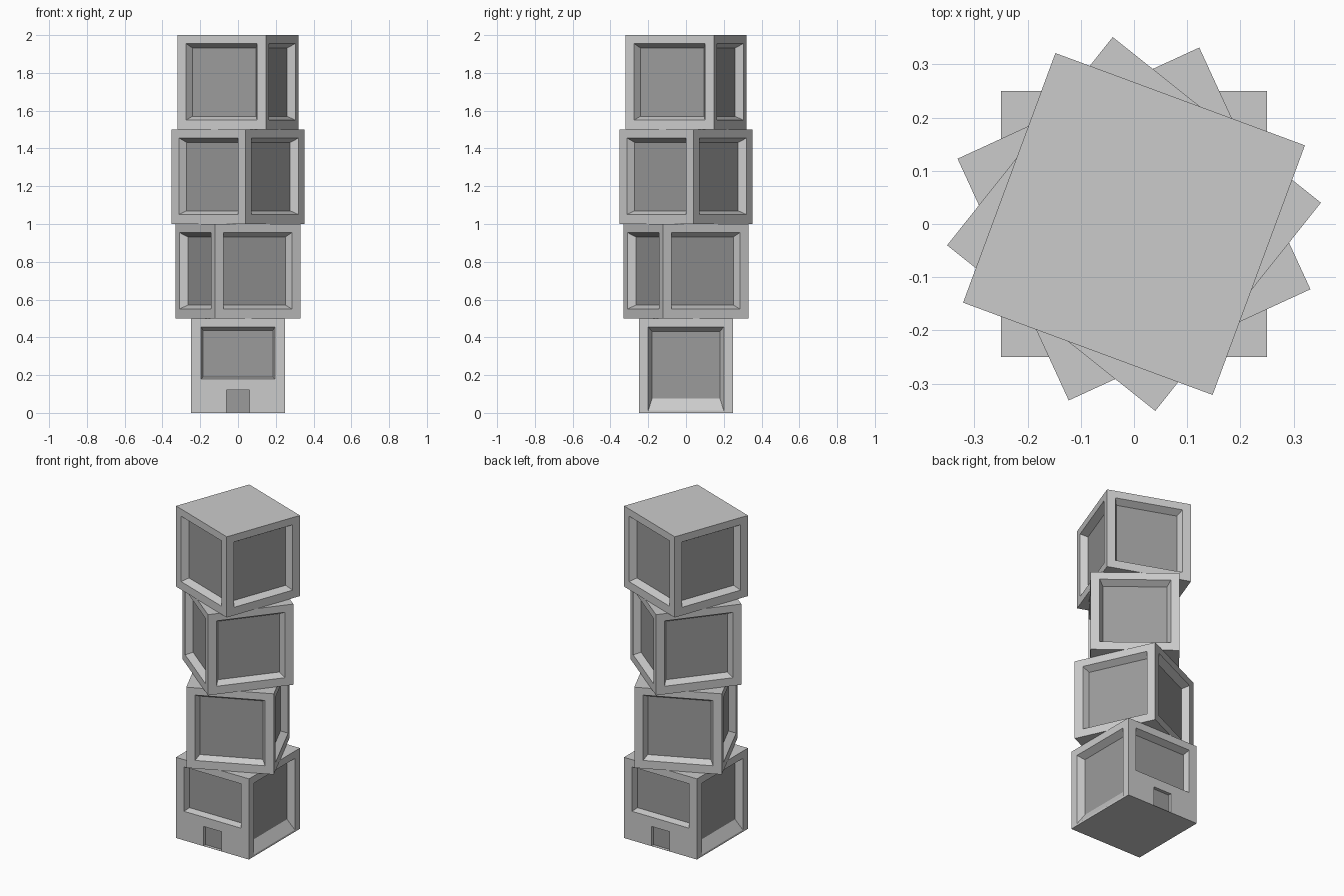
import bpy
import bmesh
from math import radians
from mathutils import Matrix, Vector

if "Cube" in bpy.data.objects:
    bpy.data.objects.remove(bpy.data.objects["Cube"], do_unlink=True)

SIZE = 0.5
H = SIZE / 2


def make_material(name, grey):
    mat = bpy.data.materials.new(name)
    mat.use_nodes = True
    colour = (grey, grey, grey, 1)
    mat.diffuse_color = colour
    mat.node_tree.nodes["Principled BSDF"].inputs["Base Color"].default_value = colour
    return mat


MATERIALS = [make_material("light grey wall", 0.6), make_material("dark grey pane", 0.33)]


def recessed_panel(bm, turn, region, outer, inner, depth):
    """Wall area with a sunken pane; rectangles are (left, right, bottom, top)."""
    def ring(rect, inset):
        l, r, b, t = rect
        corners = ((l, b), (r, b), (r, t), (l, t))
        return [bm.verts.new(turn @ Vector((u, -H + inset, z))) for u, z in corners]

    rings = [ring(region, 0), ring(outer, 0), ring(inner, depth)]
    for a, b in zip(rings, rings[1:]):
        for i in range(4):
            j = (i + 1) % 4
            bm.faces.new((a[i], a[j], b[j], b[i]))
    bm.faces.new(rings[-1]).material_index = 1


def window_side(bm, turn):
    recessed_panel(bm, turn, (-H, H, 0, SIZE), (-0.2, 0.2, 0.05, 0.455),
                   (-0.18, 0.18, 0.07, 0.432), 0.04)


def tall_window_side(bm, turn):
    recessed_panel(bm, turn, (-H, H, 0, SIZE), (-0.2, 0.2, 0.012, 0.455),
                   (-0.18, 0.18, 0.075, 0.432), 0.04)


def door_side(bm, turn):
    # Short window above a small doorway
    split = 0.15
    recessed_panel(bm, turn, (-H, H, split, SIZE), (-0.195, 0.195, 0.18, 0.455),
                   (-0.185, 0.185, 0.19, 0.437), 0.04)
    door = (-0.062, 0.062, 0.001, 0.122)
    recessed_panel(bm, turn, (-H, H, 0, split), door, door, 0.02)


def block(name, level, angle, sides):
    bm = bmesh.new()
    for i in range(4):
        sides[i % 2](bm, Matrix.Rotation(radians(90 * i), 3, "Z"))
    # Floor and roof
    for z in (0, SIZE):
        corners = [(-H, -H, z), (H, -H, z), (H, H, z), (-H, H, z)]
        bm.faces.new([bm.verts.new(c) for c in (corners if z else corners[::-1])])
    bmesh.ops.remove_doubles(bm, verts=bm.verts, dist=0.0001)
    mesh = bpy.data.meshes.new(name)
    bm.to_mesh(mesh)
    bm.free()
    for mat in MATERIALS:
        mesh.materials.append(mat)
    obj = bpy.data.objects.new(name, mesh)
    obj.location.z = level * SIZE
    obj.rotation_euler.z = radians(angle)
    bpy.context.collection.objects.link(obj)


# Twisted stack of blocks
block("ground_floor", 0, 0, (door_side, tall_window_side))
for level, (name, angle) in enumerate((("second_floor", 24.7), ("third_floor", -38.5),
                                       ("top_floor", -20.3)), start=1):
    block(name, level, angle, (window_side, window_side))
